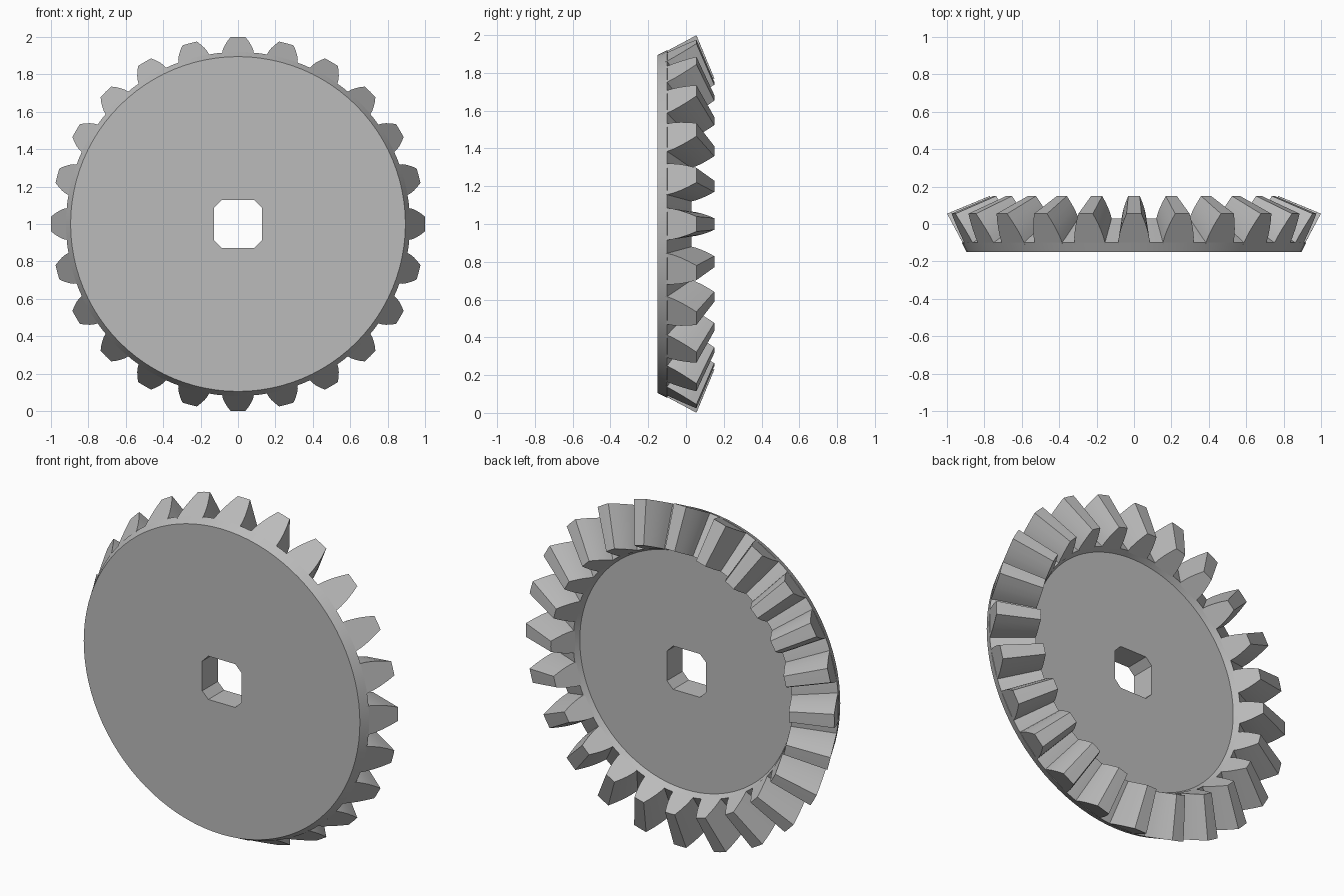
import bpy, bmesh, math

cube = bpy.data.objects.get("Cube")
if cube:
    bpy.data.objects.remove(cube)

TEETH = 24
SEGMENTS = 96
APEX_Y = 0.47      # point where all tooth lines converge
INNER = 0.772      # scale of the inner tooth end towards the apex

steel = bpy.data.materials.new("grey steel")
steel.use_nodes = True
colour = (0.5, 0.5, 0.5, 1)
steel.diffuse_color = colour
steel.node_tree.nodes["Principled BSDF"].inputs["Base Color"].default_value = colour


def polar(r, angle, y):
    return (r * math.sin(angle), y, 1 + r * math.cos(angle))


def finish(name, bm, angle=30):
    bmesh.ops.recalc_face_normals(bm, faces=bm.faces)
    mesh = bpy.data.meshes.new(name)
    bm.to_mesh(mesh)
    bm.free()
    mesh.materials.append(steel)
    obj = bpy.data.objects.new(name, mesh)
    bpy.context.collection.objects.link(obj)
    bpy.ops.object.select_all(action='DESELECT')
    obj.select_set(True)
    bpy.context.view_layer.objects.active = obj
    bpy.ops.object.shade_smooth_by_angle(angle=math.radians(angle))
    return obj


def bridge(bm, a, b):
    for i in range(len(a)):
        j = (i + 1) % len(a)
        bm.faces.new((a[i], a[j], b[j], b[i]))


def loop_edges(bm, ring):
    edges = []
    for i, v in enumerate(ring):
        pair = (v, ring[(i + 1) % len(ring)])
        edges.append(bm.edges.get(pair) or bm.edges.new(pair))
    return edges


# Gear body: conical rim, root cone, shallow recess and chamfered square bore
bm = bmesh.new()
FRONT, RECESS = -0.15, -0.005
profile = [(0.895, FRONT), (0.92, -0.10), (0.71, 0.03), (0.692, RECESS)]
rings = [[bm.verts.new(polar(r, math.tau * i / SEGMENTS, y)) for i in range(SEGMENTS)]
         for r, y in profile]
for a, b in zip(rings, rings[1:]):
    bridge(bm, a, b)

w, c = 0.127, 0.087
corners = [(c, w), (w, c), (w, -c), (c, -w), (-c, -w), (-w, -c), (-w, c), (-c, w)]
bores = [[bm.verts.new((x, y, 1 + z)) for x, z in corners] for y in (FRONT, RECESS)]
bridge(bm, *bores)
for rim, bore, side in ((rings[0], bores[0], -1), (rings[-1], bores[1], 1)):
    bmesh.ops.triangle_fill(bm, use_beauty=True, normal=(0, side, 0),
                            edges=loop_edges(bm, rim) + loop_edges(bm, bore))
finish("gear_body", bm)

# Bevel teeth: one curved outline on the outer cone, shrunk towards the apex
root, tip = (0.915, -0.11), (1.0, 0.055)
half_outline = [(0, 0.086), (0.25, 0.081), (0.5, 0.071), (0.75, 0.057), (1, 0.040)]
outline = [(t, -h) for t, h in half_outline] + [(1, 0)]
outline += [(t, h) for t, h in reversed(half_outline)]

bm = bmesh.new()
for n in range(TEETH):
    ends = []
    for scale in (1, INNER):
        ring = []
        for t, h in outline:
            r = root[0] + (tip[0] - root[0]) * t
            y = root[1] + (tip[1] - root[1]) * t
            x, py, z = polar(r, math.tau * n / TEETH + h / r, y)
            ring.append(bm.verts.new((x * scale, APEX_Y + (py - APEX_Y) * scale,
                                      1 + (z - 1) * scale)))
        ends.append(ring)
    bridge(bm, *ends)
    for ring in ends:
        bm.faces.new(ring)
finish("bevel_teeth", bm)
